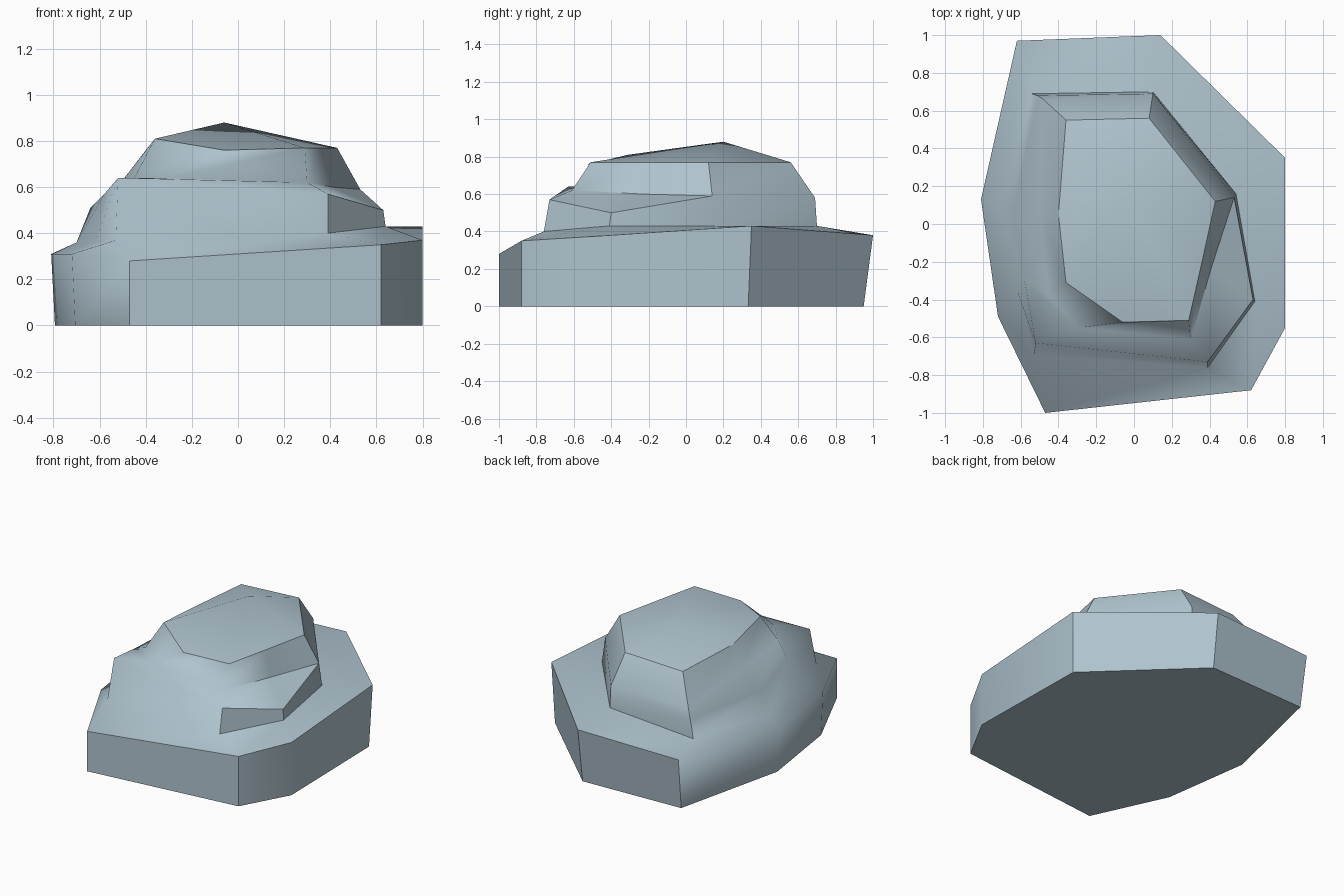
import bpy
import bmesh
import math
from mathutils import Vector

cube = bpy.data.objects.get("Cube")
if cube:
    bpy.data.objects.remove(cube, do_unlink=True)

# Each ring runs counter-clockwise, starting at the front left corner
slab_rim = [(-.47, -1, .28), (.62, -.88, .35), (.8, -.55, .37), (.8, .35, .43),
            (.14, 1, .38), (-.62, .97, .36), (-.81, .13, .31), (-.72, -.49, .31)]
ledge_foot = [(-.53, -.69, .37), (.39, -.76, .4), (.64, -.41, .43), (.54, .16, .43),
              (.1, .7, .43), (-.54, .69, .38), (-.7, .08, .36), (-.62, -.35, .36)]
ledge_rim = [(-.52, -.63, .64), (.39, -.73, .57), (.63, -.4, .5), (.53, .14, .59),
             (.1, .69, .58), (-.51, .68, .5), (-.64, .08, .51), (-.58, -.3, .57)]
crown_foot = [(-.3, -.55, .64), (.3, -.61, .62), (.41, -.23, .6), (.53, .14, .59),
              (.1, .69, .58), (-.48, .66, .57), (-.5, .08, .63), (-.45, -.38, .64)]
crown_rim = [(-.06, -.52, .76), (.29, -.51, .77), (.36, -.2, .77), (.43, .12, .77),
             (.08, .56, .77), (-.36, .55, .75), (-.4, .05, .76), (-.36, -.31, .81)]
peak = (-.06, .2, .88)

# The underside is the slab rim, slightly drawn in at the back and sides
underside = [(x * .98 if y > -.5 else x, y * .95 if y > 0 else y, 0)
             for x, y, z in slab_rim]


def stack_rings(bm, rings, tip):
    """Join successive rings with faces, closing the bottom and the tip."""
    loops = [[bm.verts.new(p) for p in ring] for ring in rings]
    bm.faces.new(list(reversed(loops[0])))
    count = len(loops[0])
    for low, high in zip(loops, loops[1:]):
        for i in range(count):
            j = (i + 1) % count
            bm.faces.new((low[i], low[j], high[j], high[i]))
    top = bm.verts.new(tip)
    for i in range(count):
        bm.faces.new((loops[-1][i], loops[-1][(i + 1) % count], top))


def is_weathered(edge):
    """Worn edges on the left and front blend softly; the rest stay crisp."""
    mid = (edge.verts[0].co + edge.verts[1].co) / 2
    return mid.x < .32 and -.9 < mid.y < .6 and .1 < mid.z < .74


# Boulder body
bm = bmesh.new()
stack_rings(bm, [underside, slab_rim, ledge_foot, ledge_rim, crown_foot, crown_rim], peak)
bmesh.ops.remove_doubles(bm, verts=bm.verts, dist=.001)
bmesh.ops.recalc_face_normals(bm, faces=bm.faces)
for face in bm.faces:
    face.smooth = True
for edge in bm.edges:
    crisp = edge.calc_face_angle(0) > math.radians(30)
    edge.smooth = not crisp or is_weathered(edge)

mesh = bpy.data.meshes.new("boulder")
bm.to_mesh(mesh)
bm.free()
boulder = bpy.data.objects.new("boulder", mesh)
bpy.context.collection.objects.link(boulder)

# Pale blue grey stone
stone = bpy.data.materials.new("blue_grey_stone")
stone.use_nodes = True
colour = (.43, .55, .62, 1)
stone.diffuse_color = colour
shader = stone.node_tree.nodes["Principled BSDF"]
shader.inputs["Base Color"].default_value = colour
shader.inputs["Roughness"].default_value = .9
mesh.materials.append(stone)
